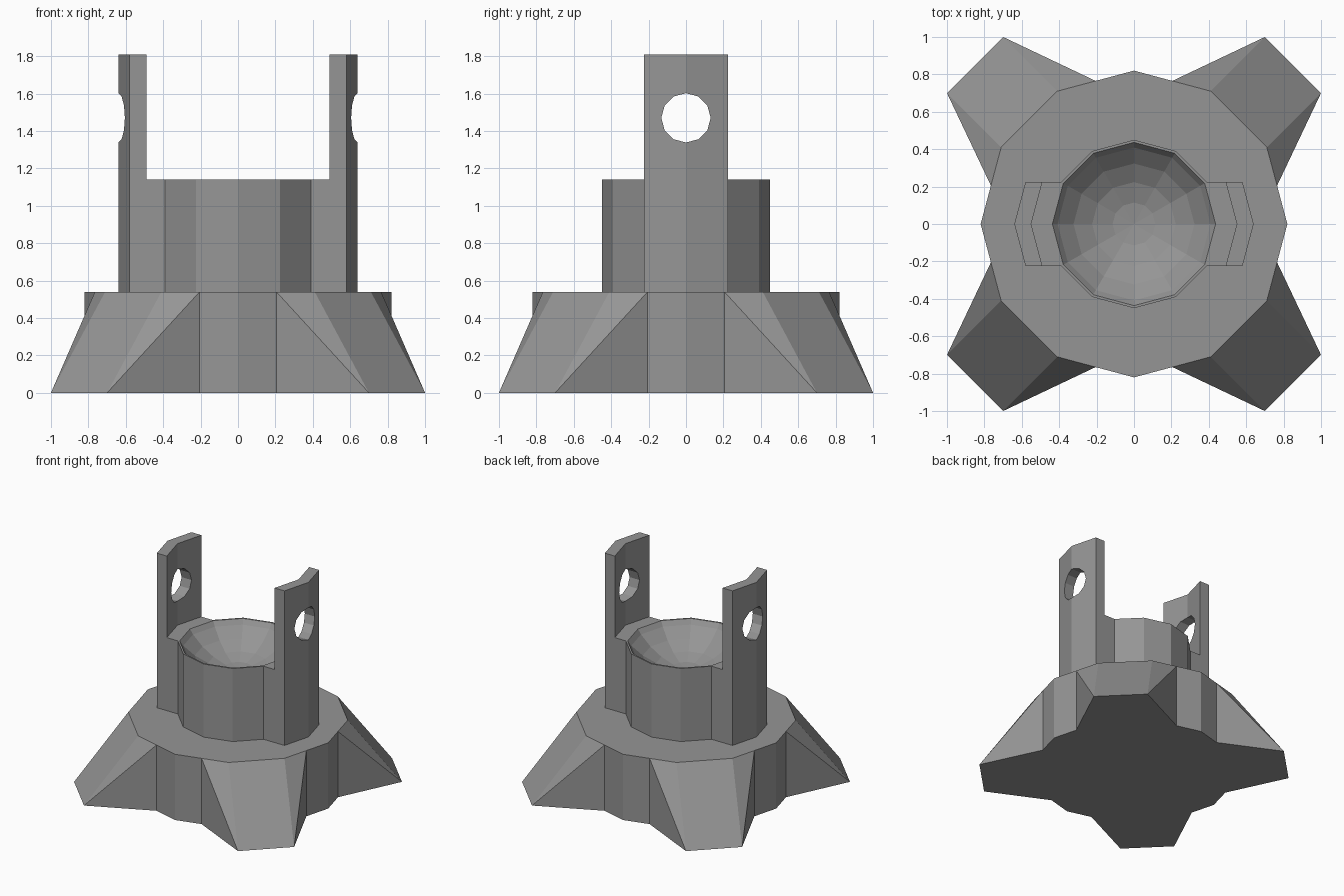
import bpy, bmesh, math

if "Cube" in bpy.data.objects:
    bpy.data.objects.remove(bpy.data.objects["Cube"])

grey = bpy.data.materials.new("plain grey")
grey.diffuse_color = (0.3, 0.3, 0.3, 1)
grey.use_nodes = True
grey.node_tree.nodes["Principled BSDF"].inputs["Base Color"].default_value = grey.diffuse_color


def make(name, bm):
    bmesh.ops.recalc_face_normals(bm, faces=bm.faces[:])
    me = bpy.data.meshes.new(name)
    bm.to_mesh(me)
    bm.free()
    ob = bpy.data.objects.new(name, me)
    bpy.context.collection.objects.link(ob)
    me.materials.append(grey)
    return ob


def loft(bm, rings, tip=None):
    # Stack of closed rings, capped at both ends (or closed to a tip below)
    vs = [[bm.verts.new(p) for p in r] for r in rings]
    n = len(vs[0])
    for a, b in zip(vs, vs[1:]):
        for i in range(n):
            j = (i + 1) % n
            bm.faces.new((a[i], a[j], b[j], b[i]))
    if tip:
        t = bm.verts.new(tip)
        for i in range(n):
            bm.faces.new((t, vs[0][(i + 1) % n], vs[0][i]))
    else:
        bm.faces.new(vs[0][::-1])
    bm.faces.new(vs[-1])
    return vs


def prism(name, outline, z0, z1):
    bm = bmesh.new()
    loft(bm, [[(x, y, z) for x, y in outline] for z in (z0, z1)])
    return make(name, bm)


def cut(ob, cutter):
    m = ob.modifiers.new("cut", 'BOOLEAN')
    m.operation = 'DIFFERENCE'
    m.solver = 'EXACT'
    m.object = cutter
    bpy.context.view_layer.objects.active = ob
    bpy.ops.object.modifier_apply(modifier=m.name)


def four(points):
    # Repeat a quarter outline around z
    out = []
    for c, s in ((1, 0), (0, 1), (-1, 0), (0, -1)):
        out += [(x * c - y * s, x * s + y * c) for x, y in points]
    return out


# Base: twelve-sided drum whose diagonal sides flare into four feet
R = 0.82
a, b = R * math.cos(math.pi / 6), R / 2
mx, my = (R + a) / 2, b / 2
top = four([(R, 0), (mx, my), (a, b), (b, a), (my, mx)])
bot = four([(R, 0), (mx, my), (1, 0.7), (0.7, 1), (my, mx)])
bm = bmesh.new()
lo, hi = loft(bm, [[(x, y, 0) for x, y in bot], [(x, y, 0.54) for x, y in top]])
for k in range(0, 20, 5):      # crease each foot side from drum top to toe
    for t, f in ((k + 1, k + 2), (k + 4, k + 3)):
        face = next(q for q in hi[t].link_faces if lo[f] in q.verts)
        bmesh.utils.face_split(face, hi[t], lo[f])
make("footed_base", bm)

# Cup body: twelve-sided drum with a rounded block on each side
r, w = 0.45, 0.225
ring = [(r * math.cos(t * math.pi / 6), r * math.sin(t * math.pi / 6)) for t in range(1, 6)]
half = [(0.58, -w), (0.64, 0), (0.58, w)] + ring
outline = half + [(-0.58, w), (-0.64, 0), (-0.58, -w)] + [(-x, -y) for x, y in ring]
cup = prism("cup_body", outline, 0.54, 1.14)

# Bowl hollow in the cup, part of a larger ball
S, cz = 0.55, 1.47
bm = bmesh.new()
loft(bm, [[(S * math.sin(p) * math.cos(k * math.pi / 6),
            S * math.sin(p) * math.sin(k * math.pi / 6),
            cz - S * math.cos(p)) for k in range(12)]
          for p in map(math.radians, (12, 24, 36, 48, 60))], tip=(0, 0, cz - S))
bowl = make("bowl_cutter", bm)
cut(cup, bowl)

# Hole cutter along x
bm = bmesh.new()
loft(bm, [[(x, 0.132 * math.cos(k * math.pi / 6), cz + 0.132 * math.sin(k * math.pi / 6))
           for k in range(12)] for x in (-1, 1)])
hole = make("hole_cutter", bm)

# Upright posts with pivot holes
for s, side in ((1, "right"), (-1, "left")):
    pts = [(0.49, -w), (0.58, -w), (0.64, 0), (0.58, w), (0.49, w), (0.55, 0)]
    post = prism(side + "_post", [(s * x, y) for x, y in pts], 1.14, 1.81)
    cut(post, hole)

for c in (bowl, hole):
    bpy.data.objects.remove(c)
